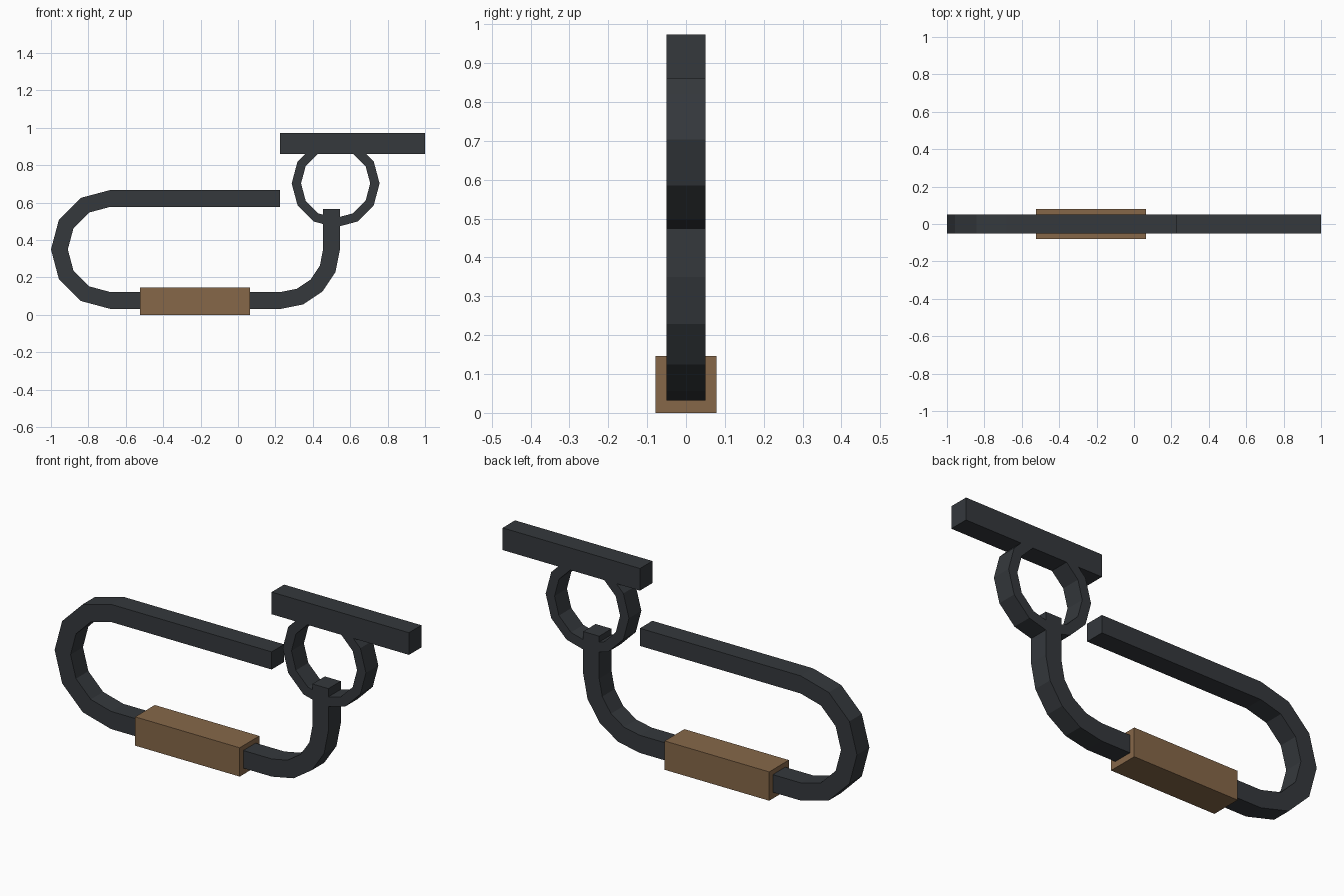
import bpy, bmesh
from math import sin, cos, radians

if "Cube" in bpy.data.objects:
    bpy.data.objects.remove(bpy.data.objects["Cube"])


def material(name, rgb):
    m = bpy.data.materials.new(name)
    m.diffuse_color = (*rgb, 1)
    m.use_nodes = True
    m.node_tree.nodes["Principled BSDF"].inputs["Base Color"].default_value = m.diffuse_color
    return m


IRON = material("dark_iron", (0.035, 0.040, 0.046))
WOOD = material("wood", (0.24, 0.137, 0.066))


def band(name, stations, half_w, half_d, mat, closed=False):
    """Sweep a rectangle in the XZ plane through (x, z, outward angle) stations."""
    bm = bmesh.new()
    rings = []
    for x, z, deg in stations:
        nx, nz = cos(radians(deg)), sin(radians(deg))
        rings.append([bm.verts.new((x + s * half_w * nx, y * half_d, z + s * half_w * nz))
                      for s, y in ((-1, -1), (1, -1), (1, 1), (-1, 1))])
    n = len(rings)
    for i in range(n if closed else n - 1):
        a, b = rings[i], rings[(i + 1) % n]
        for k in range(4):
            j = (k + 1) % 4
            bm.faces.new((a[k], a[j], b[j], b[k]))
    if not closed:
        bm.faces.new(rings[0])
        bm.faces.new(rings[-1][::-1])
    bmesh.ops.recalc_face_normals(bm, faces=bm.faces)
    me = bpy.data.meshes.new(name)
    bm.to_mesh(me)
    bm.free()
    me.materials.append(mat)
    ob = bpy.data.objects.new(name, me)
    bpy.context.collection.objects.link(ob)
    return ob


def arc(cx, cz, r, start, end, steps):
    angles = [start + (end - start) * i / steps for i in range(steps + 1)]
    return [(cx + r * cos(radians(a)), cz + r * sin(radians(a)), a) for a in angles]


def box(name, x0, x1, z0, z1, half_d, mat):
    zc = (z0 + z1) / 2
    return band(name, [(x0, zc, 90), (x1, zc, 90)], (z1 - z0) / 2, half_d, mat)


# Bent handle frame: top arm, rounded left end, bottom rail, curved post
frame = [(0.225, 0.623, 90)]
frame += arc(-0.682, 0.35, 0.273, 90, 270, 6)
frame += arc(0.227, 0.35, 0.273, 270, 360, 4)
frame += [(0.50, 0.566, 0)]
band("handle_frame", frame, 0.045, 0.05, IRON)

# Twelve-sided ring between post and top bar
band("hanging_ring", arc(0.522, 0.703, 0.21, 0, 360, 12)[:-1], 0.025, 0.05, IRON, closed=True)

# Flat top bar
box("top_bar", 0.225, 1.0, 0.86, 0.973, 0.05, IRON)

# Wooden grip around the bottom rail
box("wooden_grip", -0.525, 0.065, 0.0, 0.147, 0.079, WOOD)
